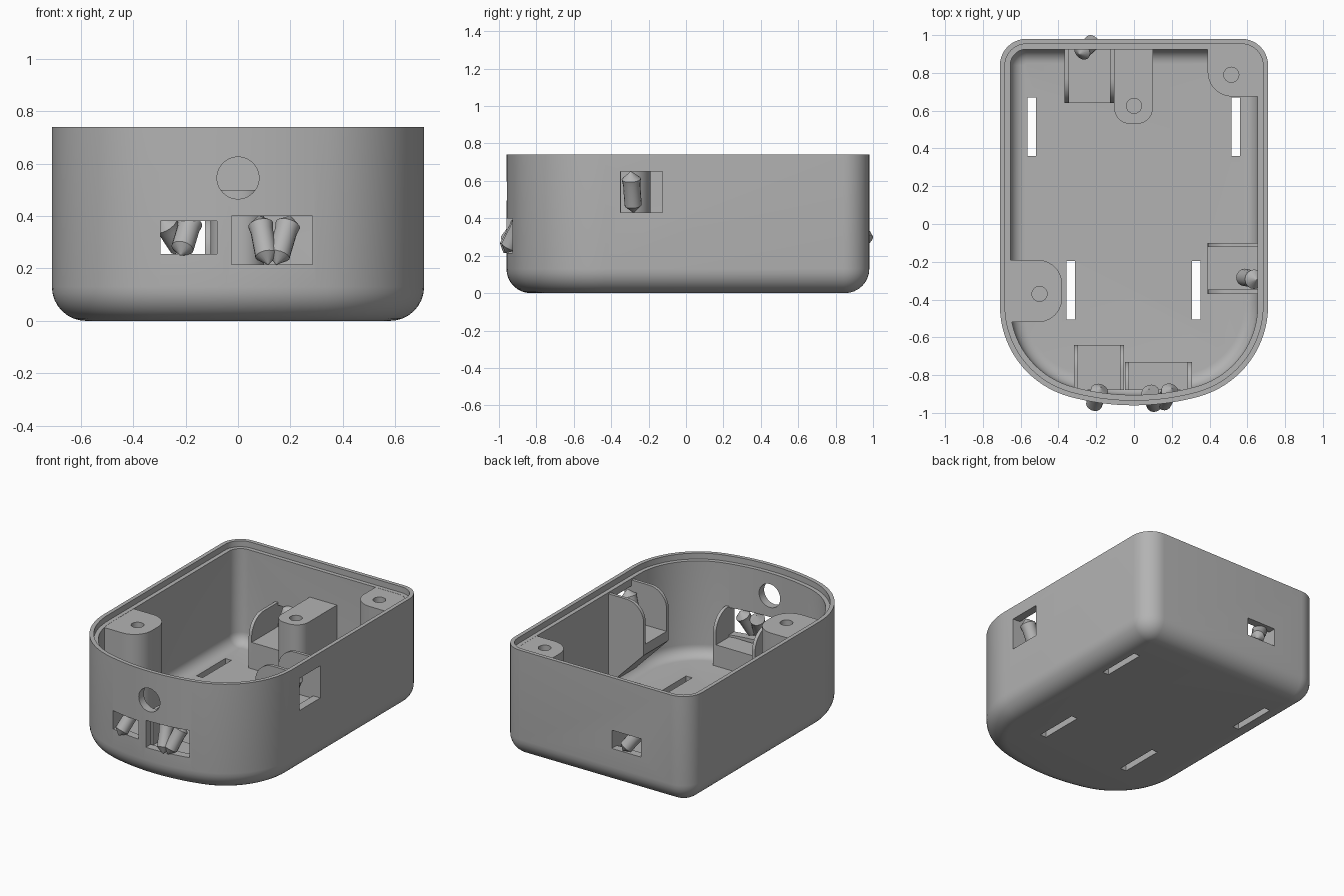
import bpy, bmesh
from math import pi, sin, cos, atan2, sqrt
from mathutils import Vector

cube = bpy.data.objects.get("Cube")
if cube:
    bpy.data.objects.remove(cube, do_unlink=True)

grey = bpy.data.materials.new("matte grey plastic")
grey.use_nodes = True
colour = (0.45, 0.45, 0.45, 1)
grey.diffuse_color = colour
grey.node_tree.nodes["Principled BSDF"].inputs["Base Color"].default_value = colour


def loft(name, rings):
    """Skin a list of equal point rings and cap both ends."""
    bm = bmesh.new()
    loops = [[bm.verts.new(p) for p in ring] for ring in rings]
    n = len(loops[0])
    for a, b in zip(loops, loops[1:]):
        for i in range(n):
            j = (i + 1) % n
            bm.faces.new((a[i], a[j], b[j], b[i]))
    bm.faces.new(loops[0][::-1])
    bm.faces.new(loops[-1])
    bmesh.ops.recalc_face_normals(bm, faces=bm.faces)
    mesh = bpy.data.meshes.new(name)
    bm.to_mesh(mesh)
    bm.free()
    mesh.materials.append(grey)
    obj = bpy.data.objects.new(name, mesh)
    bpy.context.collection.objects.link(obj)
    return obj


def box(name, x0, x1, y0, y1, z0, z1):
    base = [(x0, y0), (x1, y0), (x1, y1), (x0, y1)]
    return loft(name, [[(x, y, z) for x, y in base] for z in (z0, z1)])


def activate(obj):
    bpy.ops.object.select_all(action="DESELECT")
    obj.select_set(True)
    bpy.context.view_layer.objects.active = obj


def cut(obj, cutters):
    for c in cutters:
        c.hide_render = True
        mod = obj.modifiers.new("cut", "BOOLEAN")
        mod.operation, mod.solver, mod.object = "DIFFERENCE", "EXACT", c
        activate(obj)
        bpy.ops.object.modifier_apply(modifier=mod.name)
        bpy.data.objects.remove(c, do_unlink=True)


def smooth(obj):
    activate(obj)
    bpy.ops.object.shade_smooth_by_angle(angle=0.6)


def arc(cx, cy, r, a0, a1, n):
    return [(cx + r * cos(a0 + (a1 - a0) * i / n), cy + r * sin(a0 + (a1 - a0) * i / n))
            for i in range(n + 1)]


# Case outline: square back with small corners, broad bowed front
HALF, BACK, FRONT, HEIGHT = 0.71, 0.98, -0.96, 0.74
BACK_R, SIDE_R, BOW_R = 0.14, 0.5, 1.3
bow_y = FRONT + BOW_R
side_x = HALF - SIDE_R
side_y = bow_y - sqrt((BOW_R - SIDE_R) ** 2 - side_x ** 2)
join = atan2(side_y - bow_y, side_x)


def outline(d, z):
    """Outline moved inward by d."""
    half = arc(0, bow_y, BOW_R - d, -pi / 2, join, 8)[1:]
    half += arc(side_x, side_y, SIDE_R - d, join, 0, 20)[1:]
    half += arc(HALF - BACK_R, BACK - BACK_R, BACK_R - d, 0, pi / 2, 10)
    pts = [(0, FRONT + d)] + half + [(-x, y) for x, y in reversed(half)]
    return [(x, y, z) for x, y in pts]


# Shell: rounded base, stepped rim, hollow with a filleted floor
WALL, LEDGE, FILLET, INNER = 0.055, 0.70, 0.13, 0.075
quarter = [pi / 2 * i / 8 for i in range(9)]
rings = [outline(FILLET * (1 - sin(t)), FILLET * (1 - cos(t))) for t in quarter]
rings += [outline(0, HEIGHT), outline(0.027, HEIGHT), outline(0.027, LEDGE), outline(WALL, LEDGE)]
rings += [outline(WALL + INNER * (1 - cos(t)), WALL + INNER * (1 - sin(t))) for t in quarter]
shell = loft("case_shell", rings)

# Openings in the walls and slots in the floor
openings = [
    box("front_small_port", -0.295, -0.08, -1.1, -0.8, 0.255, 0.38),
    box("front_large_port", -0.025, 0.285, -1.1, -0.8, 0.215, 0.40),
    box("back_port", -0.345, -0.125, 0.85, 1.1, 0.255, 0.38),
    box("side_port", 0.6, 0.8, -0.35, -0.125, 0.43, 0.65),
    loft("front_round_hole", [[(x, y, z) for x, z in arc(0, 0.545, 0.08, 0, 2 * pi, 40)[:-1]]
                              for y in (-1.1, -0.8)]),
]
for x, y in ((-0.542, 0.515), (0.538, 0.515), (-0.335, -0.35), (0.33, -0.35)):
    openings.append(box("floor_slot", x - 0.023, x + 0.023, y - 0.155, y + 0.155, -0.1, 0.2))
cut(shell, openings)
smooth(shell)


# Screw bosses: columns with chosen corner radii and a blind hole
def boss(name, x0, x1, y0, y1, top, radii, hole):
    corners = [(x0, y0, 1, 1, pi), (x1, y0, -1, 1, 1.5 * pi),
               (x1, y1, -1, -1, 0), (x0, y1, 1, -1, pi / 2)]
    base = []
    for (x, y, sx, sy, a), r in zip(corners, radii):
        base += arc(x + sx * r, y + sy * r, r, a, a + pi / 2, 10) if r else [(x, y)]
    obj = loft(name, [[(x, y, z) for x, y in base] for z in (0.05, top)])
    ring = arc(*hole, 0.04, 0, 2 * pi, 24)[:-1]
    cut(obj, [loft("screw_hole", [[(x, y, z) for x, y in ring] for z in (top - 0.35, top + 0.1)])])
    smooth(obj)


boss("side_boss", -0.665, -0.38, -0.52, -0.19, LEDGE - 0.001, (0, 0.13, 0.13, 0), (-0.5, -0.37))
boss("corner_boss", 0.39, 0.66, 0.675, 0.93, LEDGE - 0.001, (0.13, 0, 0.06, 0), (0.515, 0.79))
boss("back_boss", -0.105, 0.10, 0.53, 0.94, 0.50, (0.085, 0.085, 0, 0), (0, 0.625))


# Port brackets: a shelf between two fins with rounded inner corners
def bracket(name, place, u0, u1, v0, v1, shelf, top, wall_z=0.05, end_z=0.05):
    """u runs along the wall, v runs from the free end to the wall."""
    t = 0.022
    r = min(0.13, top - shelf)
    fin = [(v1, wall_z), (v0, end_z)] + arc(v0 + r, top - r, r, pi, pi / 2, 10) + [(v1, top)]
    block = [(v1, wall_z), (v0, end_z), (v0, shelf), (v1, shelf)]
    for part, prof, a, b in (("_fin_a", fin, u0, u0 + t), ("_fin_b", fin, u1 - t, u1),
                             ("_shelf", block, u0 + t, u1 - t)):
        smooth(loft(name + part, [[place(u, v, z) for v, z in prof] for u in (a, b)]))


def at_front(u, v, z):
    return (u, -v, z)


def at_back(u, v, z):
    return (u, v, z)


def at_side(u, v, z):
    return (v, u, z)


bracket("front_small_bracket", at_front, -0.318, -0.052, 0.64, 0.88, 0.235, 0.41)
bracket("front_large_bracket", at_front, -0.048, 0.306, 0.73, 0.88, 0.20, 0.41)
bracket("back_bracket", at_back, -0.367, -0.104, 0.64, 0.94, 0.235, 0.40)
bracket("side_bracket", at_side, -0.37, -0.10, 0.39, 0.665, 0.41, 0.69, 0.06, 0.34)


# Pegs: leaning pins with a flared cap and pointed ends
def peg(name, top, bottom, r=0.043):
    top, bottom = Vector(top), Vector(bottom)
    axis = bottom - top
    turn = Vector((0, 0, 1)).rotation_difference(axis)
    profile = [(0, 0.05), (0.18, 1.12), (0.32, 1), (0.82, 1), (1, 0.05)]
    smooth(loft(name, [[top + axis * t + turn @ Vector((x, y, 0))
                        for x, y in arc(0, 0, r * k, 0, 2 * pi, 16)[:-1]] for t, k in profile]))


peg("front_peg_a", (-0.175, -0.865, 0.40), (-0.22, -0.975, 0.25))
peg("front_peg_b", (0.08, -0.875, 0.40), (0.115, -0.975, 0.215))
peg("front_peg_c", (0.20, -0.87, 0.40), (0.145, -0.965, 0.215))
peg("back_peg", (-0.29, 0.90, 0.39), (-0.205, 0.975, 0.26))
peg("side_peg", (0.65, -0.295, 0.65), (0.57, -0.28, 0.43), 0.046)
